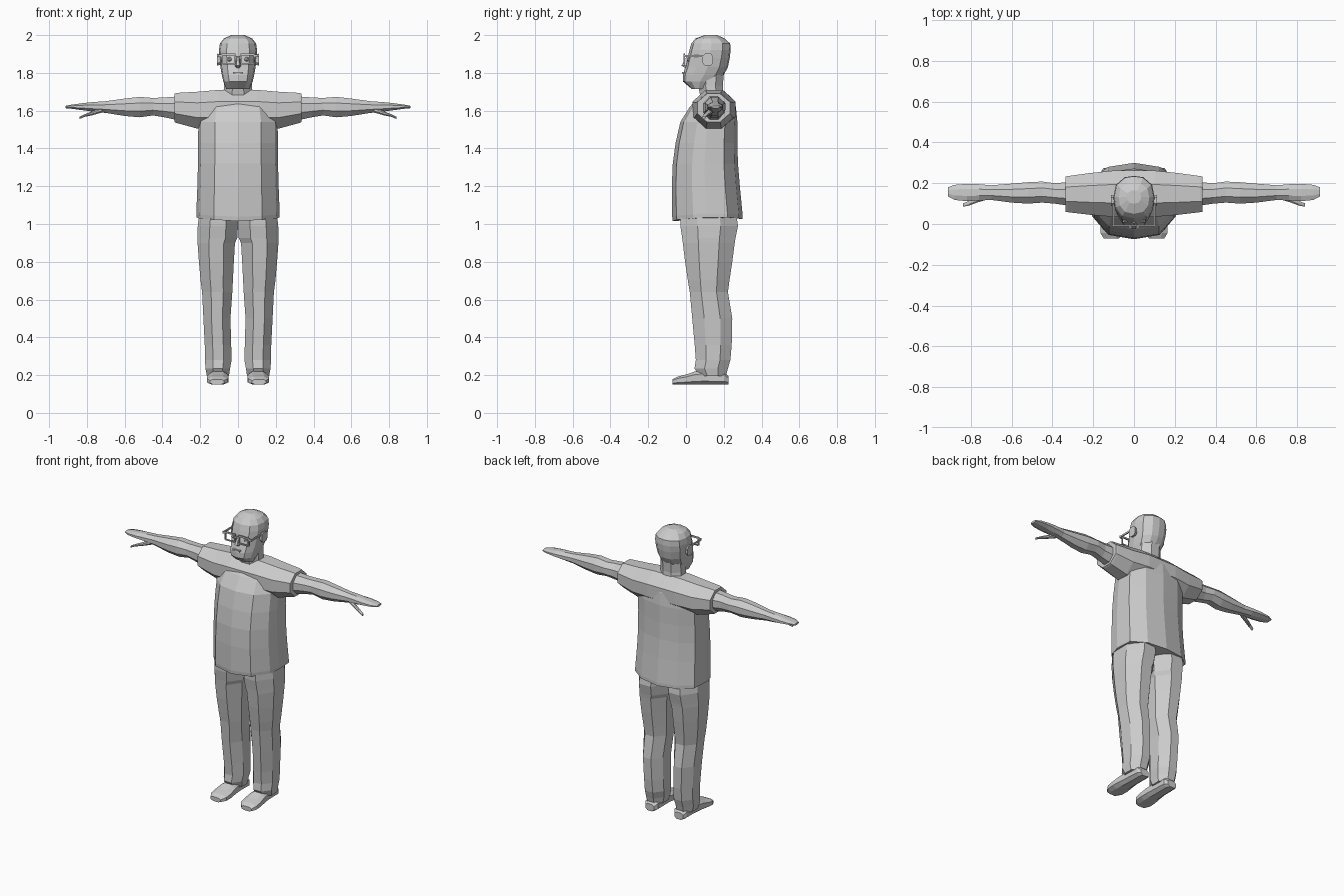
import bpy, bmesh
from mathutils import Vector

grey = bpy.data.materials.new("plain grey")
grey.diffuse_color = (0.6, 0.6, 0.6, 1)


def finish(name, bm, mirror=False):
    bmesh.ops.recalc_face_normals(bm, faces=bm.faces)
    me = bpy.data.meshes.new(name)
    bm.to_mesh(me)
    bm.free()
    me.materials.append(grey)
    ob = bpy.data.objects.new(name, me)
    bpy.context.collection.objects.link(ob)
    if mirror:
        m = ob.modifiers.new("mirror", 'MIRROR')
        m.use_mirror_merge = False
    return ob


def loft(name, rings, mirror=False):
    """Skin a list of equal-length point rings and cap both ends."""
    bm = bmesh.new()
    vs = [[bm.verts.new(p) for p in r] for r in rings]
    n = len(vs[0])
    for a, b in zip(vs, vs[1:]):
        for i in range(n):
            j = (i + 1) % n
            bm.faces.new((a[i], a[j], b[j], b[i]))
    bm.faces.new(vs[0])
    bm.faces.new(vs[-1])
    return finish(name, bm, mirror)


def octagon(a0, a1, b0, b1, c=0.3):
    """Chamfered rectangle in two axes."""
    u, v = (a1 - a0) * c, (b1 - b0) * c
    return [(a0 + u, b0), (a1 - u, b0), (a1, b0 + v), (a1, b1 - v),
            (a1 - u, b1), (a0 + u, b1), (a0, b1 - v), (a0, b0 + v)]


def flat(z, x0, x1, y0, y1, c=0.3):
    return [(x, y, z) for x, y in octagon(x0, x1, y0, y1, c)]


def across(x, y0, y1, z0, z1, c=0.3):
    return [(x, y, z) for y, z in octagon(y0, y1, z0, z1, c)]


def bars(name, boxes, mirror=True):
    """Boxes given as (x0, x1, y0, y1, z0, z1)."""
    bm = bmesh.new()
    for x0, x1, y0, y1, z0, z1 in boxes:
        vs = bmesh.ops.create_cube(bm, size=1)["verts"]
        for v in vs:
            v.co = Vector((x0 + (v.co.x + .5) * (x1 - x0),
                           y0 + (v.co.y + .5) * (y1 - y0),
                           z0 + (v.co.z + .5) * (z1 - z0)))
    return finish(name, bm, mirror)


def symmetric(half):
    """Close a half ring whose first and last points lie on x = 0."""
    return half + [(-x, y, z) for x, y, z in half[-2:0:-1]]


# Shirt body: height, front, back, half width, hem drop
shirt = []
for z, f, b, w, d in [(1.03, -.07, .30, .22, .015), (1.05, -.073, .30, .221, .012),
                      (1.20, -.075, .285, .215, 0), (1.32, -.07, .275, .212, 0),
                      (1.43, -.055, .272, .211, 0), (1.54, -.03, .272, .21, 0),
                      (1.62, .02, .264, .195, 0), (1.67, .065, .24, .13, 0),
                      (1.705, .09, .20, .075, -.0)]:
    s = (b - f) / .37
    shirt.append(symmetric([
        (0, f, z - d), (w * .58, f + .022 * s, z - d * .5), (w * .93, f + .11 * s, z),
        (w, f + .18 * s, z + d * .3), (w * .97, b - .08 * s, z + d * .3),
        (w * .58, b - .02 * s, z), (0, b, z - d * .3)]))
shirt_ob = loft("shirt", shirt)

# Sleeves and shoulders run through the shirt and are merged into it
half_sleeve = [(.335, .06, .232, 1.54, 1.69), (.325, .058, .235, 1.535, 1.694),
               (.215, .045, .25, 1.505, 1.70), (.10, .035, .262, 1.505, 1.71)]
sleeve = [across(-x, *r) for x, *r in half_sleeve]
sleeve += [across(x, *r) for x, *r in half_sleeve[::-1]]
sleeve_ob = loft("sleeve_helper", sleeve)
sleeve_ob.hide_render = True
sleeve_ob.hide_viewport = True
u = shirt_ob.modifiers.new("sleeves", 'BOOLEAN')
u.operation, u.solver, u.object = 'UNION', 'EXACT', sleeve_ob

# Arms with flattened hands
loft("arm", [across(*r) for r in [
    (.32, .09, .205, 1.55, 1.675), (.39, .10, .20, 1.565, 1.67),
    (.45, .105, .208, 1.575, 1.667), (.52, .10, .205, 1.565, 1.673),
    (.60, .105, .198, 1.572, 1.664), (.70, .118, .19, 1.588, 1.65),
    (.76, .115, .195, 1.594, 1.646), (.82, .112, .197, 1.602, 1.64),
    (.88, .118, .192, 1.61, 1.632), (.912, .135, .18, 1.613, 1.626)]], True)
loft("thumb", [across(*r) for r in [
    (.72, .12, .155, 1.59, 1.62), (.77, .105, .13, 1.576, 1.598),
    (.81, .09, .112, 1.568, 1.582), (.838, .085, .102, 1.556, 1.568)]], True)

# Trouser legs: height, inner x, outer x, front y, back y
loft("trouser_leg", [flat(*r) for r in [
    (1.06, 0, .205, -.03, .265), (.99, 0, .213, -.03, .275), (.925, .004, .215, -.02, .262),
    (.90, .016, .214, -.017, .258), (.80, .022, .207, -.005, .245),
    (.70, .027, .198, .01, .23), (.64, .03, .19, .02, .222),
    (.50, .04, .183, .033, .245), (.36, .036, .176, .046, .242),
    (.28, .034, .175, .052, .235), (.235, .042, .172, .045, .222),
    (.195, .048, .165, .07, .212)]], True)

# Shoes, lofted from heel to toe
loft("shoe", [[(x, y, z) for x, z in octagon(x0, x1, .15, h, .24)] for y, x0, x1, h in [
    (.225, .075, .135, .195), (.205, .06, .148, .215), (.10, .058, .152, .225),
    (.05, .054, .158, .22), (0, .05, .164, .203),
    (-.045, .053, .164, .192), (-.072, .075, .148, .178)]], True)

# Neck
loft("neck", [flat(*r) for r in [
    (1.68, -.078, .078, .075, .20), (1.73, -.074, .074, .065, .195),
    (1.80, -.072, .072, .07, .20)]])

# Head with full jaw: height, front, back, half width
head = []
for z, f, b, w in [(1.715, .03, .10, .062), (1.755, -.017, .16, .078), (1.79, -.017, .20, .086),
                   (1.83, -.004, .222, .093), (1.88, .008, .232, .099), (1.92, .018, .236, .101),
                   (1.955, .028, .234, .096), (1.982, .05, .205, .075), (2.0, .10, .165, .035)]:
    d = b - f
    head.append(symmetric([
        (0, f, z), (w * .6, f + d * .06, z), (w * .92, f + d * .26, z),
        (w, f + d * .52, z), (w * .88, f + d * .8, z), (w * .45, b - d * .03, z), (0, b, z)]))
loft("head", head)

# Nose, lips and ears
loft("nose", [[(-w, .02, z), (-w * .5, f, z), (w * .5, f, z), (w, .02, z)] for z, f, w in [
    (1.827, -.006, .016), (1.838, -.024, .02), (1.86, -.012, .013), (1.89, .004, .01)]])
bars("lips", [(-.026, .026, -.02, 0, 1.797, 1.806)], False)
loft("ear", [across(*r, .22) for r in [
    (.085, .092, .135, 1.845, 1.895), (.112, .088, .143, 1.838, 1.902)]], True)

# Glasses: rims, bridge and temples
bars("glasses", [
    (.012, .088, -.012, -.004, 1.892, 1.902), (.016, .082, -.012, -.004, 1.845, 1.852),
    (.012, .019, -.012, -.004, 1.848, 1.896), (.081, .088, -.012, -.004, 1.848, 1.896),
    (0, .014, -.012, -.004, 1.879, 1.888), (.085, .104, -.012, -.004, 1.884, 1.898),
    (.098, .105, -.008, .10, 1.884, 1.895)])

# Eyes
bm = bmesh.new()
bmesh.ops.create_icosphere(bm, subdivisions=1, radius=.014)
bmesh.ops.translate(bm, verts=bm.verts, vec=(.045, .016, 1.872))
finish("eye", bm, True)
